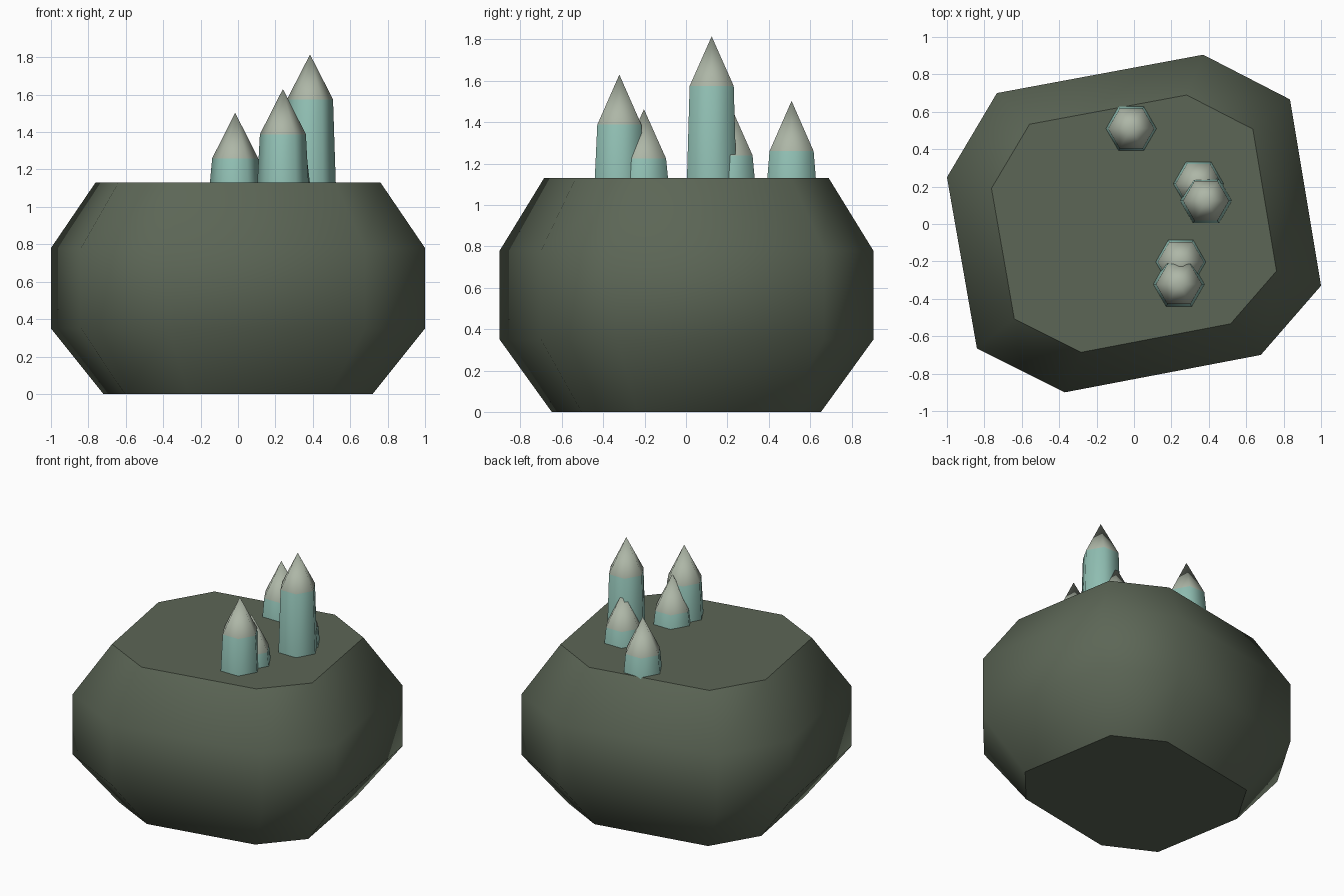
import bpy, bmesh, math

if "Cube" in bpy.data.objects:
    bpy.data.objects.remove(bpy.data.objects["Cube"])


def material(name, rgb):
    m = bpy.data.materials.new(name)
    m.diffuse_color = (*rgb, 1)
    m.use_nodes = True
    m.node_tree.nodes["Principled BSDF"].inputs["Base Color"].default_value = m.diffuse_color
    return m


rock_mat = material("dark_moss_stone", (0.107, 0.133, 0.093))
teal_mat = material("teal_crystal", (0.28, 0.52, 0.45))
tip_mat = material("pale_tip", (0.42, 0.47, 0.385))


def loft(name, rings, mats, angle, apex=None):
    """Skin a stack of rings, capped below and by a cap or an apex above."""
    bm = bmesh.new()
    loops = [[bm.verts.new(p) for p in ring] for ring in rings]
    n = len(loops[0])
    for a, b in zip(loops, loops[1:]):
        for i in range(n):
            j = (i + 1) % n
            bm.faces.new((a[i], a[j], b[j], b[i]))
    bm.faces.new(loops[0][::-1])
    if apex is None:
        bm.faces.new(loops[-1])
    else:
        tip = bm.verts.new(apex)
        for i in range(n):
            f = bm.faces.new((loops[-1][i], loops[-1][(i + 1) % n], tip))
            f.material_index = 1
    me = bpy.data.meshes.new(name)
    bm.to_mesh(me)
    bm.free()
    for m in mats:
        me.materials.append(m)
    ob = bpy.data.objects.new(name, me)
    bpy.context.collection.objects.link(ob)
    bpy.ops.object.select_all(action='DESELECT')
    ob.select_set(True)
    bpy.context.view_layer.objects.active = ob
    bpy.ops.object.shade_smooth_by_angle(angle=math.radians(angle))
    return ob


# boulder: uneven octagon outline, drawn in at top and bottom
outline = [(0.37, 0.905), (-0.733, 0.70), (-1.0, 0.25), (-0.84, -0.665),
           (-0.37, -0.90), (0.678, -0.70), (1.0, -0.33), (0.834, 0.666)]
levels = [(0, 0.72), (0.35, 1), (0.78, 1), (1.13, 0.762)]
loft("boulder", [[(x * s, y * s, z) for x, y in outline] for z, s in levels],
     [rock_mat], 45)


# crystals: tapered six-sided columns with pointed pale tips
def hexagon(x, y, r, z):
    return [(x + r * math.cos(k * math.pi / 3), y + r * math.sin(k * math.pi / 3), z)
            for k in range(6)]


crystals = [  # x, y, shoulder height, tip height
    (0.385, 0.124, 1.575, 1.815),
    (0.24, -0.322, 1.388, 1.63),
    (-0.015, 0.51, 1.26, 1.503),
    (0.25, -0.203, 1.225, 1.463),
    (0.345, 0.215, 1.24, 1.48),
]
for i, (x, y, shoulder, tip) in enumerate(crystals):
    loft(f"crystal_{i + 1}",
         [hexagon(x, y, 0.139, 1.09), hexagon(x, y, 0.123, shoulder)],
         [teal_mat, tip_mat], 65, apex=(x, y, tip))
